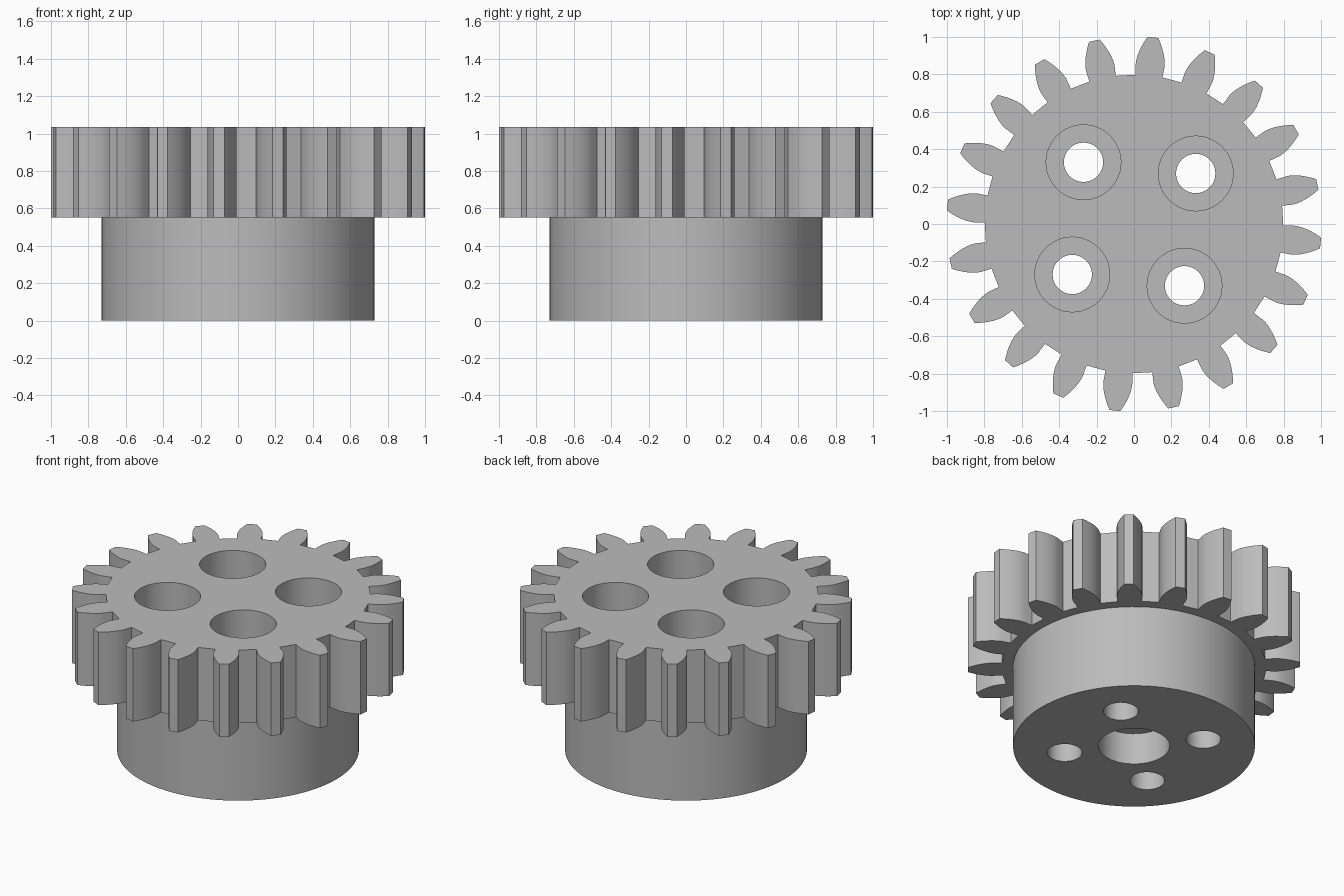
import bpy, bmesh
from math import pi, sin, cos, tan, acos, sqrt, radians, atan2

old = bpy.data.objects.get("Cube")
if old:
    bpy.data.objects.remove(old, do_unlink=True)

# Main sizes
TEETH = 20
TIP_R, BASE_R, ROOT_R = 1.003, 0.857, 0.798
TOOTH_CENTRE = radians(84.2)
BASE_HALF = radians(5.2)
WHEEL_BOTTOM, TOP = 0.55, 1.035
HUB_R = 0.73
SCREW_X, SCREW_Y = 0.33, 0.27
HOLE_R, RECESS_R, RECESS_FLOOR = 0.105, 0.2, 0.4
BORE_R, BORE_DEPTH = 0.215, 0.21

grey = bpy.data.materials.new("plain grey")
grey.use_nodes = True
colour = (0.5, 0.5, 0.5, 1)
grey.diffuse_color = colour
grey.node_tree.nodes["Principled BSDF"].inputs["Base Color"].default_value = colour


def finish(name, bm):
    bmesh.ops.recalc_face_normals(bm, faces=bm.faces[:])
    mesh = bpy.data.meshes.new(name)
    bm.to_mesh(mesh)
    bm.free()
    mesh.materials.append(grey)
    ob = bpy.data.objects.new(name, mesh)
    bpy.context.scene.collection.objects.link(ob)
    return ob


def prism(name, outline, z0, z1):
    """Extrude a flat outline from z0 to z1."""
    bm = bmesh.new()
    face = bm.faces.new([bm.verts.new((x, y, z0)) for x, y in outline])
    ext = bmesh.ops.extrude_face_region(bm, geom=[face])
    for v in ext["geom"]:
        if isinstance(v, bmesh.types.BMVert):
            v.co.z = z1
    return finish(name, bm)


def circle(r, n, cx=0, cy=0):
    return [(cx + r * cos(2 * pi * i / n), cy + r * sin(2 * pi * i / n)) for i in range(n)]


def stepped_pin(name, cx, cy, n=48):
    """Screw hole with a wider recess above it, as one closed cutter."""
    bm = bmesh.new()
    steps = [(HOLE_R, -0.1), (HOLE_R, RECESS_FLOOR), (RECESS_R, RECESS_FLOOR), (RECESS_R, TOP + 0.1)]
    rings = [[bm.verts.new((x, y, z)) for x, y in circle(r, n, cx, cy)] for r, z in steps]
    for a, b in zip(rings, rings[1:]):
        for i in range(n):
            j = (i + 1) % n
            bm.faces.new((a[i], a[j], b[j], b[i]))
    bm.faces.new(rings[0][::-1])
    bm.faces.new(rings[-1])
    return finish(name, bm)


def combine(target, other, operation):
    mod = target.modifiers.new(operation.lower(), "BOOLEAN")
    mod.operation = operation
    mod.solver = "EXACT"
    mod.object = other
    bpy.context.view_layer.update()
    graph = bpy.context.evaluated_depsgraph_get()
    mesh = bpy.data.meshes.new_from_object(target.evaluated_get(graph))
    target.modifiers.clear()
    target.data = mesh
    bpy.data.objects.remove(other, do_unlink=True)


# Involute tooth flank: radius and half angle from root to tip
flank = [(ROOT_R, BASE_HALF)]
for i in range(7):
    r = BASE_R + (TIP_R - BASE_R) * i / 6
    a = acos(BASE_R / r)
    flank.append((r, BASE_HALF - (tan(a) - a)))

# Toothed wheel
outline = []
for k in range(TEETH):
    mid = TOOTH_CENTRE + k * 2 * pi / TEETH
    outline += [(r * cos(mid - h), r * sin(mid - h)) for r, h in flank]
    outline += [(r * cos(mid + h), r * sin(mid + h)) for r, h in reversed(flank)]
gear = prism("gear_with_hub", outline, WHEEL_BOTTOM, TOP)

# Round hub below the wheel
combine(gear, prism("hub", circle(HUB_R, 96), 0, WHEEL_BOTTOM + 0.1), "UNION")

# Blind centre bore in the underside
combine(gear, prism("bore", circle(BORE_R, 48), -0.1, BORE_DEPTH), "DIFFERENCE")

# Four recessed screw holes
x, y = SCREW_X, SCREW_Y
for k in range(4):
    combine(gear, stepped_pin("screw_hole", x, y), "DIFFERENCE")
    x, y = -y, x

# Smooth round walls, crisp edges
bpy.ops.object.select_all(action="DESELECT")
gear.select_set(True)
bpy.context.view_layer.objects.active = gear
bpy.ops.object.shade_smooth_by_angle(angle=radians(25))
